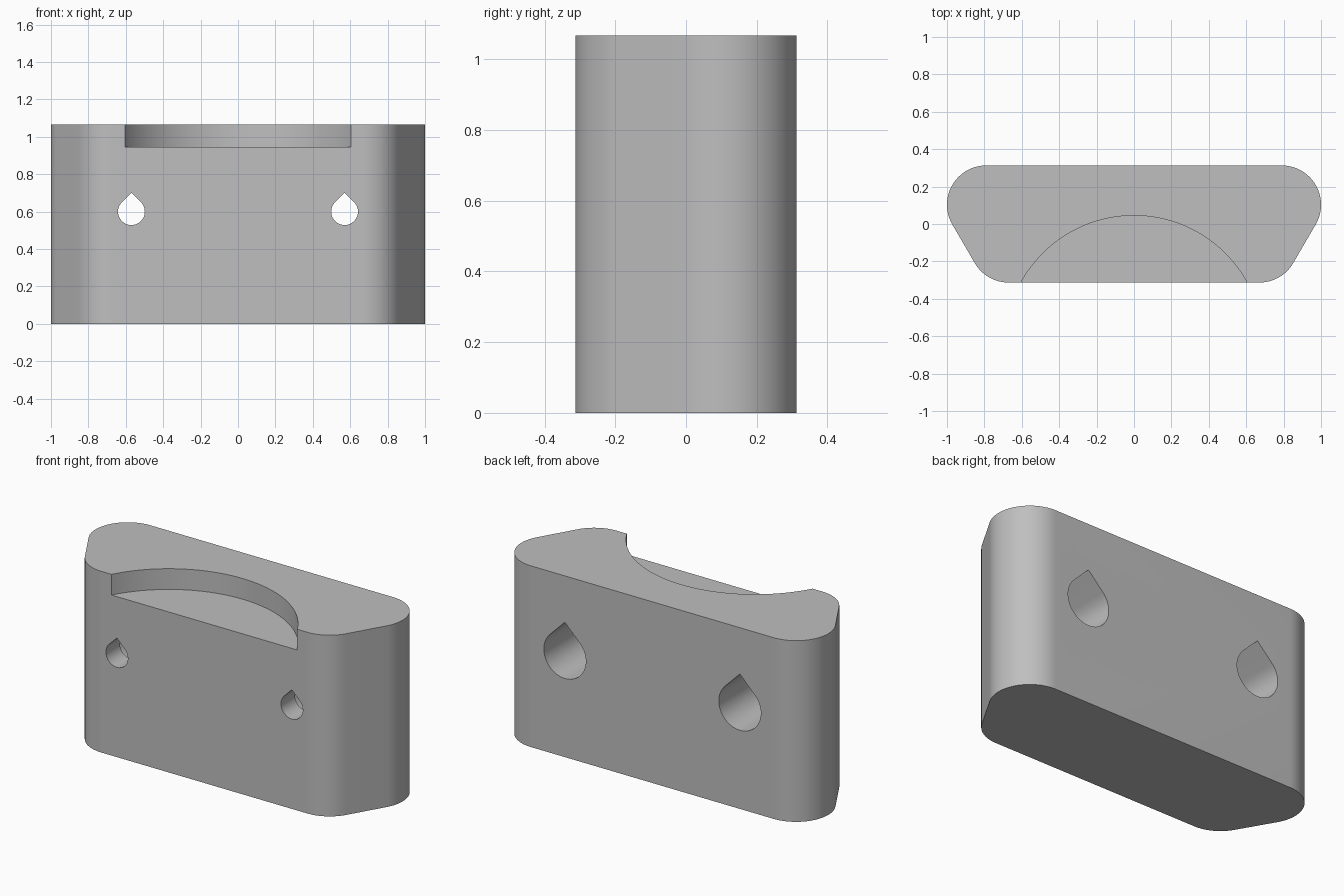
import bpy, bmesh
from math import radians, sin, cos
from mathutils import Vector

if "Cube" in bpy.data.objects:
    bpy.data.objects.remove(bpy.data.objects["Cube"])

HEIGHT, HALF_DEPTH, ROUND = 1.067, 0.313, 0.21

grey = bpy.data.materials.new("plain_grey")
grey.use_nodes = True
colour = (0.52, 0.52, 0.52, 1)
grey.diffuse_color = colour
grey.node_tree.nodes["Principled BSDF"].inputs["Base Color"].default_value = colour


def arc(cx, cy, r, start, end, steps):
    angles = [radians(start + (end - start) * i / steps) for i in range(steps + 1)]
    return [(cx + r * cos(a), cy + r * sin(a)) for a in angles]


def prism(name, points, offset):
    """Extrude a closed outline of 3D points along an offset."""
    bm = bmesh.new()
    face = bm.faces.new([bm.verts.new(p) for p in points])
    top = bmesh.ops.extrude_face_region(bm, geom=[face])["geom"]
    bmesh.ops.translate(bm, vec=Vector(offset),
                        verts=[v for v in top if isinstance(v, bmesh.types.BMVert)])
    bmesh.ops.recalc_face_normals(bm, faces=bm.faces)
    mesh = bpy.data.meshes.new(name)
    bm.to_mesh(mesh)
    bm.free()
    mesh.materials.append(grey)
    obj = bpy.data.objects.new(name, mesh)
    bpy.context.collection.objects.link(obj)
    return obj


def cut(target, cutter):
    mod = target.modifiers.new("cut", "BOOLEAN")
    mod.operation, mod.solver, mod.object = "DIFFERENCE", "EXACT", cutter
    cutter.hide_render = True
    bpy.context.view_layer.objects.active = target
    bpy.ops.object.modifier_apply(modifier=mod.name)
    bpy.data.objects.remove(cutter)


# Block: rounded trapezoid outline, wider at the back
half = (arc(0.67, ROUND - HALF_DEPTH, ROUND, -90, -30, 16)
        + arc(0.79, HALF_DEPTH - ROUND, ROUND, -30, 90, 32))
outline = half + [(-x, y) for x, y in reversed(half)]
block = prism("mounting_block", [(x, y, 0) for x, y in outline], (0, 0, HEIGHT))

# Shallow round recess in the top, open to the front
recess = arc(0, -0.645, 0.69, 0, 360, 128)[:-1]
cut(block, prism("recess_cutter", [(x, y, 0.945) for x, y in recess], (0, 0, 0.3)))


# Teardrop screw holes, wide from the back and narrow at the front
def teardrop(x, r, y, depth):
    drop = arc(x, 0.6, r, 135, 405, 48) + [(x, 0.6 + r * 2 ** 0.5)]
    return prism("hole_cutter", [(px, y, pz) for px, pz in drop], (0, depth, 0))


for x in (-0.57, 0.57):
    cut(block, teardrop(x, 0.0715, -0.5, 1))
    cut(block, teardrop(x, 0.137, -HALF_DEPTH + 0.13, 1))

bpy.ops.object.select_all(action="DESELECT")
block.select_set(True)
bpy.context.view_layer.objects.active = block
bpy.ops.object.shade_smooth_by_angle(angle=radians(30))
